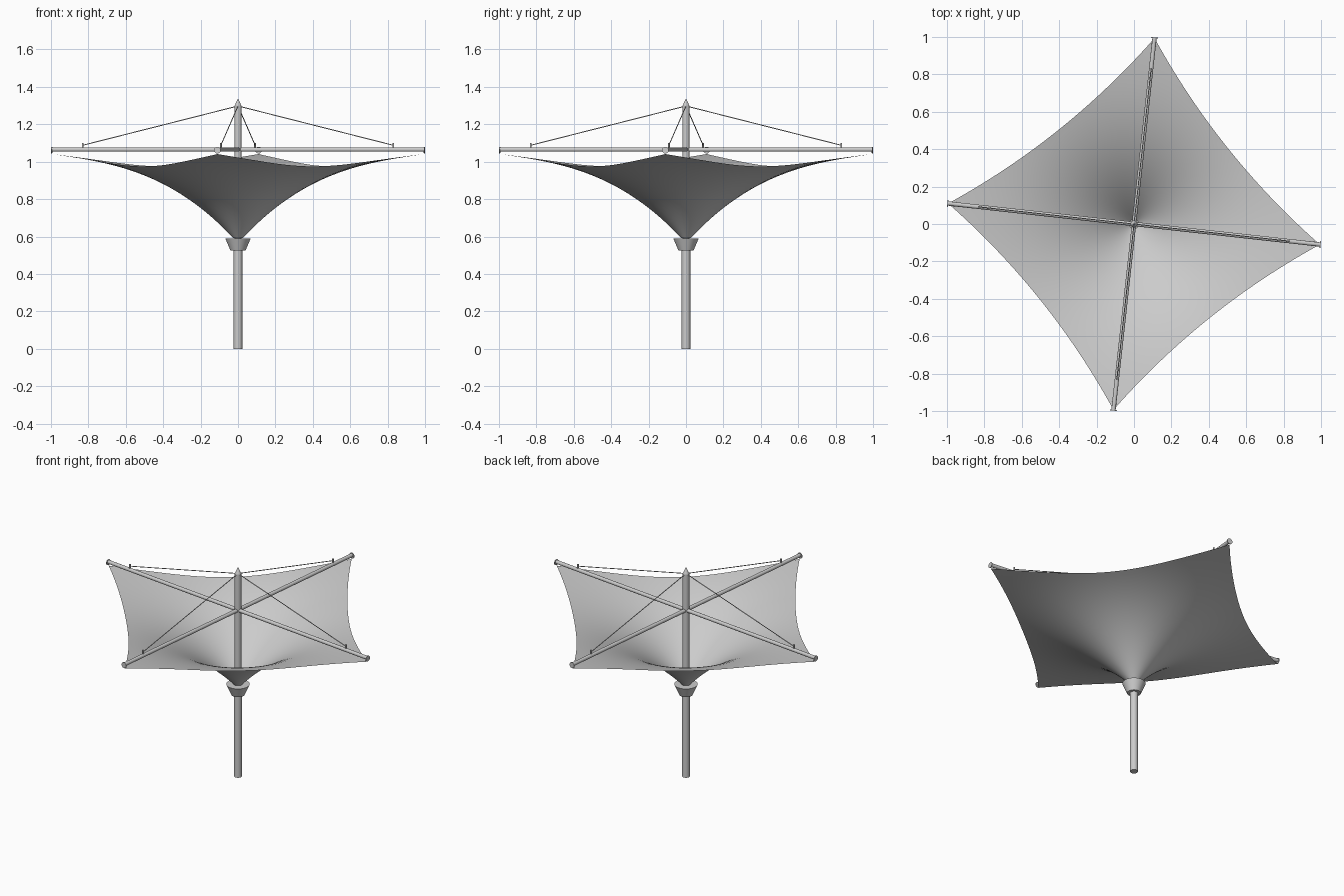
import bpy, bmesh, math
from mathutils import Vector

if "Cube" in bpy.data.objects:
    bpy.data.objects.remove(bpy.data.objects["Cube"])

YAW = math.radians(-6.3)


def finish(ob, name):
    ob.name = name
    bpy.ops.object.shade_smooth_by_angle(angle=math.radians(35))
    return ob


def rod(name, a, b, r1, r2=None, sides=24):
    """Cylinder or cone from point a to point b."""
    a, b = Vector(a), Vector(b)
    d = b - a
    bpy.ops.mesh.primitive_cone_add(vertices=sides, radius1=r1, radius2=r1 if r2 is None else r2,
                                    depth=d.length, location=(a + b) / 2,
                                    rotation=d.to_track_quat('Z', 'Y').to_euler())
    return finish(bpy.context.object, name)


# mast, collar and pointed finial
rod("lower_mast", (0, 0, 0), (0, 0, 0.53), 0.023, sides=32)
rod("upper_mast", (0, 0, 0.53), (0, 0, 1.3), 0.019, sides=32)
rod("collar", (0, 0, 0.525), (0, 0, 0.59), 0.04, 0.068, sides=48)
rod("mast_finial", (0, 0, 1.3), (0, 0, 1.337), 0.018, 0.001)

# arms with end plates, posts and stay cables
for k in range(4):
    ang = YAW + k * math.pi / 2

    def at(r, z):
        return (r * math.cos(ang), r * math.sin(ang), z)

    rod(f"arm_{k}", at(0, 1.065), at(1.0, 1.065), 0.0115)
    rod(f"arm_end_plate_{k}", at(1.0, 1.062), at(1.004, 1.062), 0.018)
    rod(f"cable_post_{k}", at(0.835, 1.07), at(0.835, 1.1), 0.005, sides=12)
    rod(f"stay_cable_{k}", at(0, 1.298), at(0.835, 1.088), 0.0025, sides=8)

# canopy: round funnel profile trimmed by four inward-curved edges
R0, Z0, Z1, N, RINGS = 0.025, 0.591, 1.041, 28, 24


def height(r):
    u = (r - R0) / (1 - R0)
    return Z0 + (Z1 - Z0) * (0.3 * u + 0.7 * (1 - (1 - u) ** 2.9))


bm = bmesh.new()
rays = []
for k in range(4):
    for i in range(N):
        t = -1 + 2 * i / N
        x, y = 0.707 - 0.062 * (1 - t * t), 0.707 * t
        re = math.hypot(x, y)
        ang = math.atan2(y, x) + YAW + math.pi / 4 + k * math.pi / 2
        ray = []
        for j in range(RINGS + 1):
            r = R0 + (re - R0) * (j / RINGS) ** 1.3
            ray.append(bm.verts.new((r * math.cos(ang), r * math.sin(ang), height(r))))
        rays.append(ray)
for i, a in enumerate(rays):
    b = rays[(i + 1) % len(rays)]
    for j in range(RINGS):
        bm.faces.new((a[j], a[j + 1], b[j + 1], b[j]))
me = bpy.data.meshes.new("canopy")
bm.to_mesh(me)
bm.free()
canopy = bpy.data.objects.new("canopy", me)
bpy.context.collection.objects.link(canopy)
bpy.ops.object.select_all(action='DESELECT')
canopy.select_set(True)
bpy.context.view_layer.objects.active = canopy
finish(canopy, "canopy")
